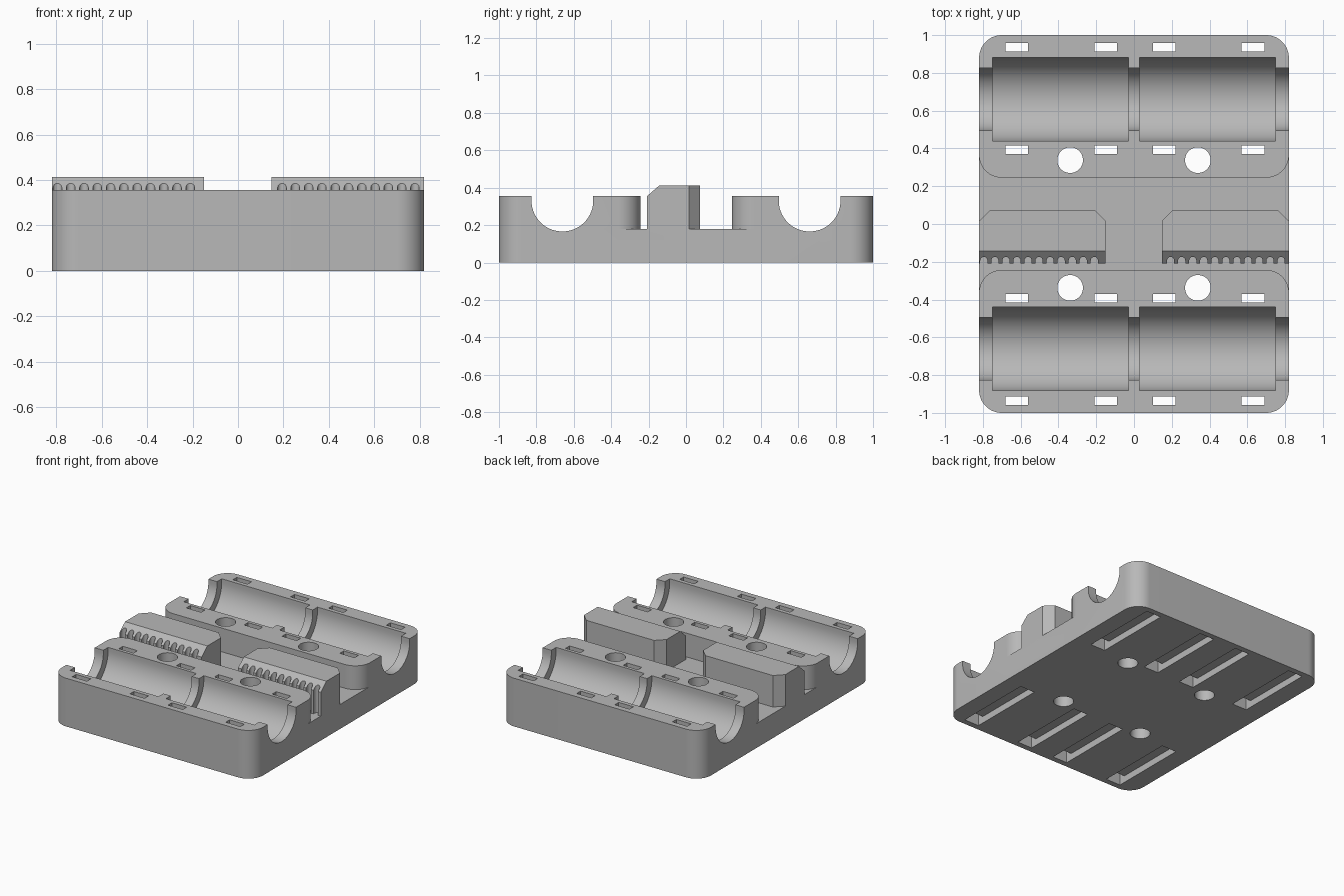
import bpy, bmesh, math
from mathutils import Vector

if "Cube" in bpy.data.objects:
    bpy.data.objects.remove(bpy.data.objects["Cube"])

grey = bpy.data.materials.new("light_grey")
grey.diffuse_color = (0.48, 0.48, 0.48, 1)
grey.use_nodes = True
grey.node_tree.nodes["Principled BSDF"].inputs["Base Color"].default_value = grey.diffuse_color


def prism(name, pts, a, b, axis="z"):
    """Extrude a 2D outline from a to b along z (points x,y) or x (points y,z)."""
    bm = bmesh.new()
    place = (lambda p, t: (p[0], p[1], t)) if axis == "z" else (lambda p, t: (t, p[0], p[1]))
    face = bm.faces.new([bm.verts.new(place(p, a)) for p in pts])
    new = bmesh.ops.extrude_face_region(bm, geom=[face])["geom"]
    step = Vector((0, 0, b - a)) if axis == "z" else Vector((b - a, 0, 0))
    bmesh.ops.translate(bm, vec=step, verts=[v for v in new if isinstance(v, bmesh.types.BMVert)])
    bmesh.ops.recalc_face_normals(bm, faces=bm.faces)
    mesh = bpy.data.meshes.new(name)
    bm.to_mesh(mesh)
    bm.free()
    mesh.materials.append(grey)
    obj = bpy.data.objects.new(name, mesh)
    bpy.context.collection.objects.link(obj)
    return obj


def arc(cx, cy, r, a0, a1, n):
    return [(cx + r * math.cos(math.radians(a0 + (a1 - a0) * i / n)),
             cy + r * math.sin(math.radians(a0 + (a1 - a0) * i / n))) for i in range(n + 1)]


def circle(cx, cy, r, n=48):
    return arc(cx, cy, r, 0, 360, n)[:-1]


def rect(x0, x1, y0, y1):
    return [(x0, y0), (x1, y0), (x1, y1), (x0, y1)]


def rounded(x0, x1, y0, y1, r=0.12, n=14):
    return (arc(x1 - r, y1 - r, r, 0, 90, n) + arc(x0 + r, y1 - r, r, 90, 180, n)
            + arc(x0 + r, y0 + r, r, 180, 270, n) + arc(x1 - r, y0 + r, r, 270, 360, n))


def combine(target, tool, operation):
    mod = target.modifiers.new("bool", "BOOLEAN")
    mod.operation, mod.solver, mod.object = operation, "EXACT", tool
    bpy.context.view_layer.objects.active = target
    bpy.ops.object.modifier_apply(modifier=mod.name)
    bpy.data.objects.remove(tool)


def cut(target, *args):
    combine(target, prism("cutter", *args), "DIFFERENCE")


W, FLOOR, TOP = 0.82, 0.18, 0.355

# Base plate with two raised bearing bars
body = prism("carriage_body", rounded(-W, W, -1, 1), 0, FLOOR)
for y0, y1 in ((-1, -0.243), (0.245, 1)):
    combine(body, prism("bar", rounded(-W, W, y0, y1), 0, TOP), "UNION")


def channel(yc, r):
    """U-shaped cross-section of a half bore that is open at the top."""
    return [(yc + r, 0.5)] + [(yc - r, 0.5)] + arc(yc, 0.331, r, 180, 360, 40)


for s in (-1, 1):
    # Rod channel and two bearing pockets
    cut(body, channel(s * 0.661, 0.165), -1, 1, "x")
    for x0, x1 in ((-0.75, -0.03), (0.03, 0.75)):
        cut(body, channel(s * 0.661, 0.221), x0, x1, "x")
    # Screw holes
    for x in (-0.338, 0.338):
        cut(body, circle(x, s * 0.338, 0.068), -0.1, 0.6)
    # Cable tie slots, joined by a groove underneath
    for x in (-0.62, -0.15, 0.16, 0.63):
        lo, hi = sorted((s * 0.37, s * 0.958))
        for y0, y1 in ((lo, lo + 0.046), (hi - 0.046, hi)):
            cut(body, rect(x - 0.06, x + 0.06, y0, y1), -0.1, 0.6)
        cut(body, rect(x - 0.06, x + 0.06, lo, hi), -0.1, 0.05)


# Belt clamps with clipped back corners, sloped front edge and toothed front
def clamp(name, x0, x1, first):
    c = 0.06
    obj = prism(name, [(x0, -0.208), (x1, -0.208), (x1, 0.075 - c), (x1 - c, 0.075),
                       (x0 + c, 0.075), (x0, 0.075 - c)], FLOOR - 0.02, 0.412)
    cut(obj, [(-0.3, TOP), (-0.208, TOP), (-0.143, 0.412), (-0.143, 0.5), (-0.3, 0.5)],
        -1, 1, "x")
    for i in range(11):
        x = first + i * 0.0585
        cut(obj, [(x + 0.019, -0.25)] + arc(x, -0.193, 0.019, 0, 180, 8)
            + [(x - 0.019, -0.25)], FLOOR, 0.6)
    return obj


parts = [body, clamp("belt_clamp_left", -W, -0.15, -0.795),
         clamp("belt_clamp_right", 0.147, W, 0.194)]

# Smooth the bores and rounded corners, keep edges sharp
for obj in parts:
    bpy.ops.object.select_all(action="DESELECT")
    obj.select_set(True)
    bpy.context.view_layer.objects.active = obj
    bpy.ops.object.shade_smooth_by_angle(angle=math.radians(30))
